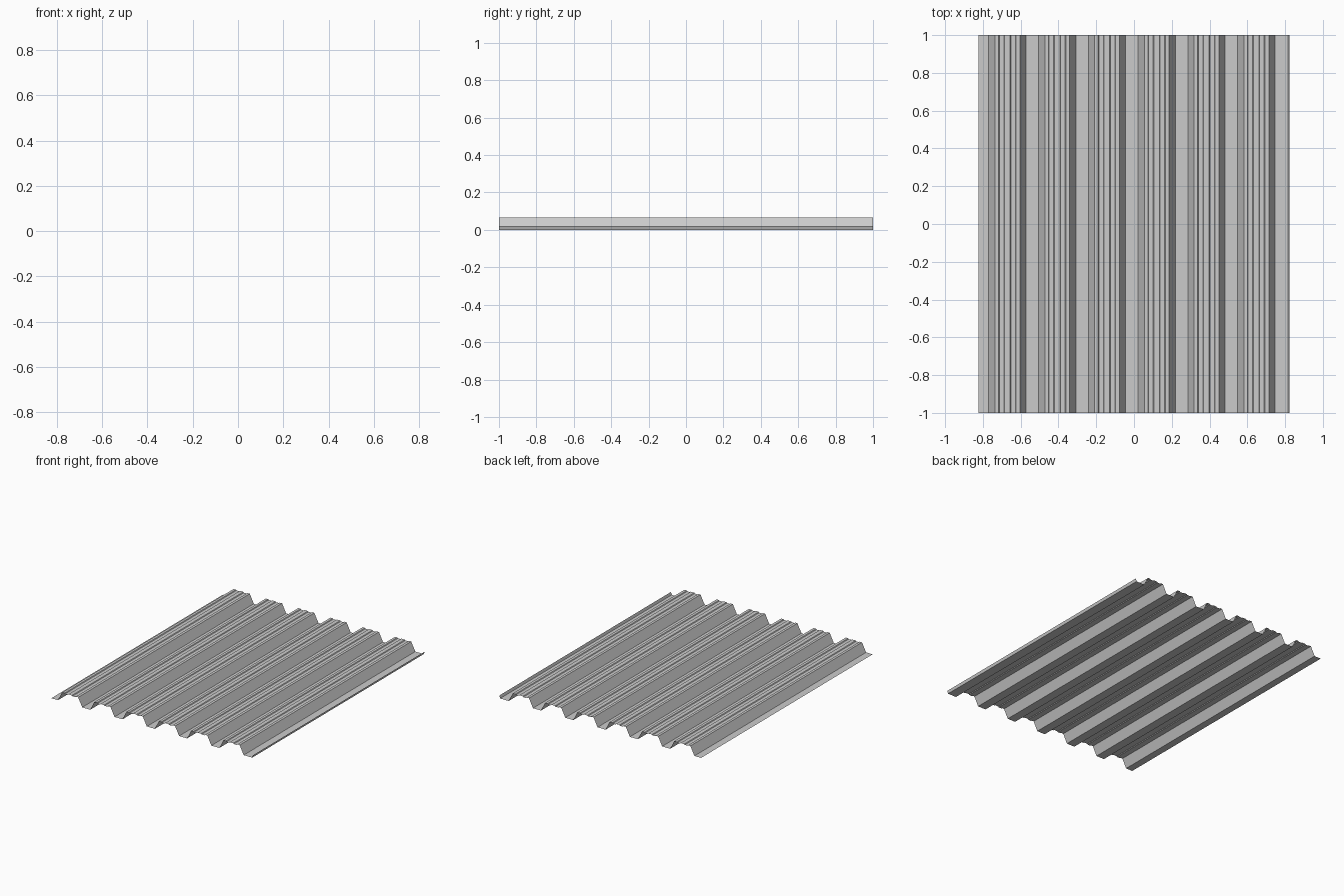
import bpy

if "Cube" in bpy.data.objects:
    bpy.data.objects.remove(bpy.data.objects["Cube"])

# Trapezoidal rib profile: (x offset from rib foot, height)
HIGH, LOW = 0.065, 0.060
rib = [(0.0, 0.0), (0.033, HIGH),
       (0.052, HIGH), (0.056, LOW), (0.080, LOW), (0.084, HIGH),
       (0.113, HIGH), (0.117, LOW), (0.141, LOW), (0.145, HIGH),
       (0.165, HIGH), (0.198, 0.0)]
PITCH, FIRST, COUNT = 0.2635, -0.769, 6
HALF_WIDTH, HALF_LENGTH = 0.823, 1.0

# Full cross-section: left flange, six ribs, right flange with upturned lip
profile = [(-HALF_WIDTH, 0.0)]
for i in range(COUNT):
    profile += [(FIRST + i * PITCH + x, z) for x, z in rib]
profile += [(HALF_WIDTH - 0.007, 0.0), (HALF_WIDTH, 0.02)]

# Sweep the cross-section along y as a thin open sheet
n = len(profile)
verts = [(x, y, z) for y in (-HALF_LENGTH, HALF_LENGTH) for x, z in profile]
faces = [(i, i + 1, n + i + 1, n + i) for i in range(n - 1)]
mesh = bpy.data.meshes.new("corrugated_sheet")
mesh.from_pydata(verts, [], faces)
mesh.update()
sheet = bpy.data.objects.new("corrugated_sheet", mesh)
bpy.context.collection.objects.link(sheet)
